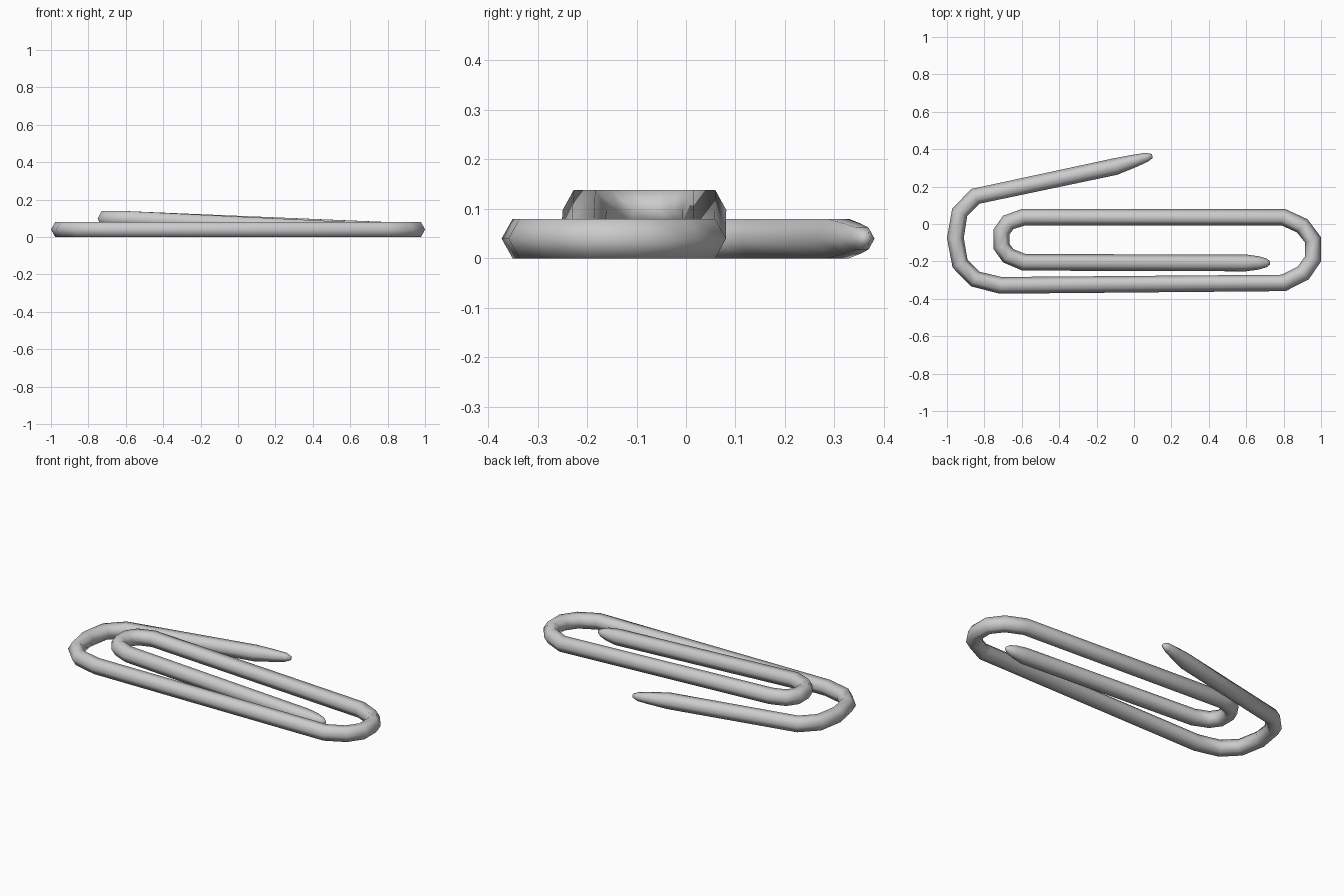
import bpy, bmesh
from math import cos, sin, pi
from mathutils import Vector

if "Cube" in bpy.data.objects:
    bpy.data.objects.remove(bpy.data.objects["Cube"])

SIDES = 6
HALF_W = 0.045               # corner points lie left and right of the wire
HALF_H = 0.04 / sin(pi / 3)  # flat top and bottom, 0.08 apart
FLAT, RAISED = 0.04, 0.098   # centre heights of the outer and inner loops


def at_height(z, pts):
    return [(x, y, z, 1.0) for x, y in pts]


# wire centre line: x, y, z, thickness
path = [(0.098, 0.363, FLAT, 0.25), (0.068, 0.357, FLAT, 0.55),
        (0.005, 0.338, FLAT, 0.75), (-0.10, 0.307, FLAT, 1.0)]          # outer free end
path += at_height(FLAT, [(-0.848, 0.148), (-0.932, 0.062), (-0.955, -0.075),
                         (-0.93, -0.212), (-0.85, -0.294), (-0.713, -0.328)])  # big left bend
path += at_height(FLAT, [(0.80, -0.315), (0.905, -0.262), (0.957, -0.187),
                         (0.957, -0.085), (0.90, -0.010), (0.797, 0.037)])     # right bend
path += at_height(RAISED, [(-0.59, 0.037), (-0.673, 0.008), (-0.708, -0.042),
                           (-0.708, -0.120), (-0.672, -0.170), (-0.588, -0.205)])  # inner left bend
path += [(0.60, -0.208, FLAT, 1.0), (0.67, -0.208, FLAT, 0.78),
         (0.71, -0.208, FLAT, 0.5), (0.727, -0.208, FLAT, 0.2)]         # inner free end

bm = bmesh.new()
rings = []
for i, (x, y, z, s) in enumerate(path):
    here = Vector((x, y))
    before = (here - Vector(path[i - 1][:2])).normalized() if i else Vector((0, 0))
    after = (Vector(path[i + 1][:2]) - here).normalized() if i < len(path) - 1 else Vector((0, 0))
    t = (before + after).normalized()
    ring = []
    for k in range(SIDES):
        a = 2 * pi * k / SIDES
        w, h = HALF_W * s * cos(a), HALF_H * s * sin(a)
        ring.append(bm.verts.new((x - t.y * w, y + t.x * w, z + h)))
    rings.append(ring)

# skin the wire and close both tips
for r0, r1 in zip(rings, rings[1:]):
    for k in range(SIDES):
        n = (k + 1) % SIDES
        bm.faces.new((r0[k], r0[n], r1[n], r1[k]))
bm.faces.new(rings[0])
bm.faces.new(rings[-1])
bmesh.ops.recalc_face_normals(bm, faces=bm.faces)
for f in bm.faces:
    f.smooth = True

mesh = bpy.data.meshes.new("bent_wire")
bm.to_mesh(mesh)
bm.free()
bpy.context.collection.objects.link(bpy.data.objects.new("paperclip_wire", mesh))
